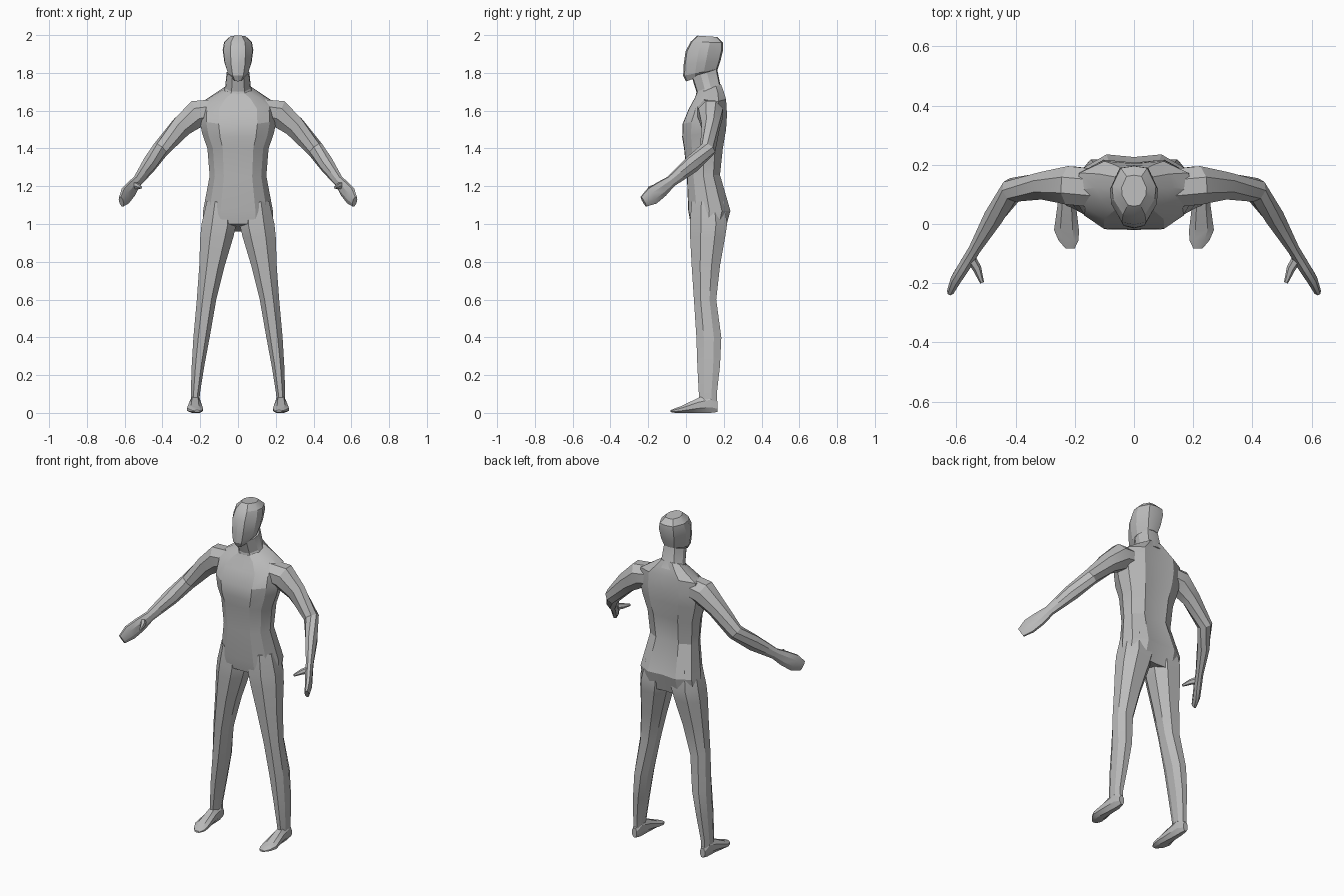
import bpy, bmesh, math
from mathutils import Vector

if "Cube" in bpy.data.objects:
    bpy.data.objects.remove(bpy.data.objects["Cube"])

grey = bpy.data.materials.new("neutral_grey")
grey.diffuse_color = (0.5, 0.5, 0.5, 1)
grey.use_nodes = True
grey.node_tree.nodes["Principled BSDF"].inputs["Base Color"].default_value = grey.diffuse_color


def loft(name, rings, angle=22):
    """Skin a list of equal-length point rings and cap both ends."""
    bm = bmesh.new()
    loops = [[bm.verts.new(p) for p in ring] for ring in rings]
    n = len(loops[0])
    for a, b in zip(loops, loops[1:]):
        for i in range(n):
            j = (i + 1) % n
            bm.faces.new((a[i], a[j], b[j], b[i]))
    bm.faces.new(loops[0][::-1])
    bm.faces.new(loops[-1])
    bmesh.ops.recalc_face_normals(bm, faces=bm.faces)
    mesh = bpy.data.meshes.new(name)
    bm.to_mesh(mesh)
    bm.free()
    mesh.materials.append(grey)
    obj = bpy.data.objects.new(name, mesh)
    bpy.context.collection.objects.link(obj)
    bpy.ops.object.select_all(action='DESELECT')
    obj.select_set(True)
    bpy.context.view_layer.objects.active = obj
    bpy.ops.object.shade_smooth_by_angle(angle=math.radians(angle))
    return obj


def body_ring(zf, zb, hw, yf, yb, shape):
    """Symmetric ring: width, front and back depth, tilted from zf to zb."""
    half = [(hw * u, yf + (yb - yf) * v, zf + (zb - zf) * v) for u, v in shape]
    return half + [(-x, y, z) for x, y, z in half[::-1] if x > 1e-6]


def box_ring(z, x0, x1, y0, y1):
    """Eight-sided horizontal ring inside a rectangle."""
    shape = [(.25, 0), (.7, 0), (1, .3), (1, .7), (.75, 1), (.25, 1), (0, .7), (0, .3)]
    return [(x0 + (x1 - x0) * u, y0 + (y1 - y0) * v, z) for u, v in shape]


def tube(path, sides=8):
    """Rings following a path of (position, half height, half width)."""
    pts = [Vector(p) for p, a, b in path]
    rings = []
    for i, (p, a, b) in enumerate(path):
        t = (pts[min(i + 1, len(pts) - 1)] - pts[max(i - 1, 0)]).normalized()
        side = t.cross(Vector((0, 0, 1))).normalized()
        up = side.cross(t)
        rings.append([pts[i] + up * a * math.cos(k) + side * b * math.sin(k)
                      for k in (2 * math.pi * (s + .5) / sides for s in range(sides))])
    return rings


def both_sides(name, rings):
    for label, s in (("left", 1), ("right", -1)):
        loft(f"{label}_{name}", [[(s * p[0], p[1], p[2]) for p in r] for r in rings])


# Torso from crotch to collar
trunk = [(0, 0), (.5, .01), (.82, .2), (1, .5), (.92, .8), (.5, 1), (0, .96)]
loft("torso", [body_ring(*r, trunk) for r in [
    (1.0, .96, .185, .025, .205), (1.07, 1.07, .185, .012, .235),
    (1.25, 1.26, .15, .005, .18), (1.40, 1.40, .162, -.01, .195),
    (1.46, 1.5, .19, -.02, .212), (1.53, 1.58, .205, -.018, .217),
    (1.61, 1.66, .20, .015, .212), (1.665, 1.70, .13, .045, .20),
    (1.69, 1.74, .07, .055, .185)]])

# Neck and head
oval = [(0, 0), (.5, .04), (.95, .35), (1, .6), (.6, .96), (0, 1)]
loft("neck", [body_ring(*r, oval) for r in [
    (1.66, 1.70, .09, .05, .2), (1.70, 1.745, .068, .055, .18),
    (1.78, 1.82, .06, .03, .165)]])
loft("head", [body_ring(*r, oval) for r in [
    (1.755, 1.80, .032, .0, .13), (1.785, 1.82, .056, -.015, .168),
    (1.84, 1.865, .072, -.013, .183), (1.915, 1.925, .081, -.002, .197),
    (1.965, 1.96, .074, .025, .196), (1.997, 1.99, .042, .06, .165)]])

# Legs
both_sides("leg", [box_ring(*r) for r in [
    (1.12, .02, .165, .03, .2), (1.0, .008, .193, .02, .218),
    (.93, .025, .2, .022, .207), (.78, .07, .205, .03, .18),
    (.6, .115, .218, .042, .16), (.4, .15, .236, .055, .187),
    (.25, .178, .245, .06, .18), (.1, .202, .25, .068, .163),
    (.03, .205, .25, .075, .163)]])

# Feet, lofted heel to toe as (y, x0, x1, z0, z1)
feet = [(.168, .212, .243, .005, .06), (.13, .2, .252, 0, .1), (.065, .196, .258, 0, .08),
        (-.02, .186, .27, 0, .038), (-.055, .187, .255, 0, .025), (-.082, .2, .232, .004, .014)]
both_sides("foot", [[(x, y, z) for x, z, _ in box_ring(0, x0, x1, z0, z1)]
                    for y, x0, x1, z0, z1 in feet])

# Arms with mitten hands
both_sides("arm", tube([
    ((.12, .12, 1.60), .065, .07), ((.215, .13, 1.585), .078, .07),
    ((.30, .13, 1.515), .06, .05), ((.41, .115, 1.395), .046, .042),
    ((.47, .03, 1.315), .047, .036), ((.535, -.08, 1.225), .032, .022),
    ((.565, -.13, 1.185), .045, .022), ((.597, -.18, 1.148), .05, .02),
    ((.618, -.225, 1.118), .032, .013)]))

# Thumbs
both_sides("thumb", tube([
    ((.555, -.11, 1.205), .022, .018), ((.53, -.15, 1.2), .016, .015),
    ((.513, -.198, 1.193), .007, .007)], 6))
